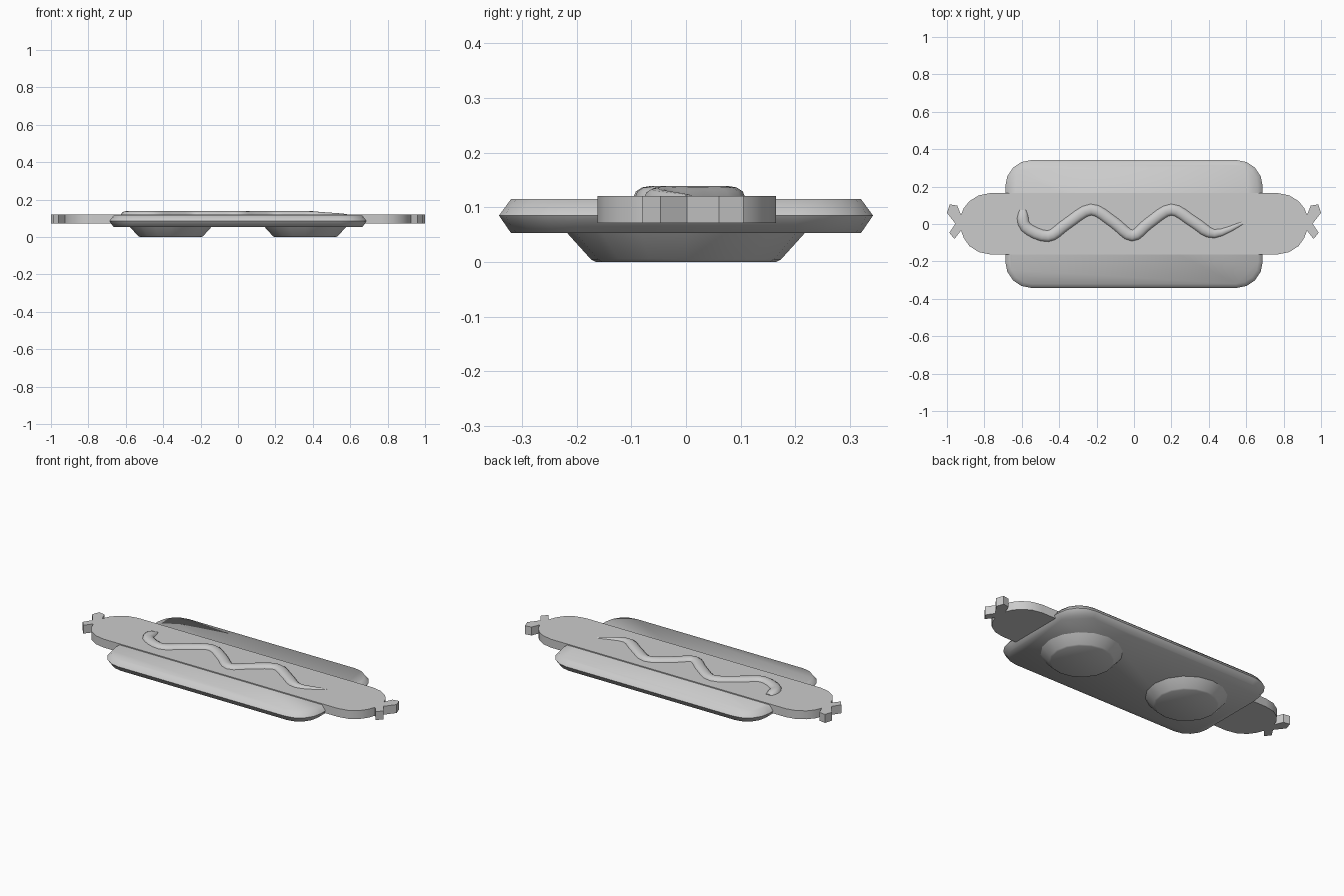
import bpy, bmesh
from math import sin, cos, pi, radians
from mathutils import Vector
from mathutils.geometry import interpolate_bezier

if "Cube" in bpy.data.objects:
    bpy.data.objects.remove(bpy.data.objects["Cube"])


def finish(name, bm, angle=40):
    bmesh.ops.recalc_face_normals(bm, faces=bm.faces)
    me = bpy.data.meshes.new(name)
    bm.to_mesh(me)
    bm.free()
    ob = bpy.data.objects.new(name, me)
    bpy.context.collection.objects.link(ob)
    bpy.context.view_layer.objects.active = ob
    ob.select_set(True)
    bpy.ops.object.shade_smooth_by_angle(angle=radians(angle))
    ob.select_set(False)
    return ob


def loft(name, rings, angle=40):
    """Skin a stack of closed rings and cap both ends."""
    bm = bmesh.new()
    loops = [[bm.verts.new(p) for p in r] for r in rings]
    n = len(loops[0])
    for a, b in zip(loops, loops[1:]):
        for i in range(n):
            j = (i + 1) % n
            bm.faces.new((a[i], a[j], b[j], b[i]))
    bm.faces.new(loops[0][::-1])
    bm.faces.new(loops[-1])
    return finish(name, bm, angle)


def rounded_rect(hx, hy, r, z):
    pts = []
    for k, (sx, sy) in enumerate(((1, 1), (-1, 1), (-1, -1), (1, -1))):
        for s in range(5):
            a = pi / 2 * (k + s / 4)
            pts.append((sx * (hx - r) + r * cos(a), sy * (hy - r) + r * sin(a), z))
    return pts


# Bun: flat rounded slab with a bevelled rim
loft("bun", [rounded_rect(0.665, 0.32, 0.12, 0.053),
             rounded_rect(0.688, 0.342, 0.14, 0.085),
             rounded_rect(0.665, 0.32, 0.12, 0.115)], 65)

# Sausage: flat outline with a forked knot at each end
end = [(0.77, -0.162), (0.83, -0.15), (0.88, -0.118), (0.91, -0.075), (0.925, -0.035),
       (0.96, -0.08), (0.987, -0.047), (0.955, 0.002), (1.0, 0.06), (0.985, 0.105),
       (0.945, 0.098), (0.925, 0.048), (0.91, 0.085), (0.88, 0.122), (0.83, 0.153), (0.77, 0.165)]
outline = end + [(-x, y) for x, y in reversed(end)]
loft("sausage", [[(x, y, z) for x, y in outline] for z in (0.071, 0.121)])

# Mustard: half-round bead swept along a wavy path with tapered ends
keys = [(-0.595, 0.075), (-0.58, -0.015), (-0.46, -0.065), (-0.36, 0.0), (-0.23, 0.077),
        (-0.11, 0.01), (-0.01, -0.062), (0.08, 0.005), (0.2, 0.077), (0.32, 0.01),
        (0.43, -0.052), (0.58, 0.005)]
P = [Vector((x, y, 0)) for x, y in keys]
tang = [(P[min(i + 1, len(P) - 1)] - P[max(i - 1, 0)]) / 6 for i in range(len(P))]
path = []
for i in range(len(P) - 1):
    path += interpolate_bezier(P[i], P[i] + tang[i], P[i + 1] - tang[i + 1], P[i + 1], 5)[:-1]
path.append(P[-1])
rings = []
for i, p in enumerate(path):
    t = (path[min(i + 1, len(path) - 1)] - path[max(i - 1, 0)]).normalized()
    side = Vector((-t.y, t.x, 0))
    left = len(path) - 1 - i
    w = min(1, 0.6 + i * 0.2, 0.25 + left * 0.13)
    h = min(1, 0.3 + i * 0.35, 0.2 + left * 0.15)
    ring = []
    for k in range(7):
        a = pi * k / 6
        ring.append(p + side * (0.031 * w * cos(a)) + Vector((0, 0, 0.119 + 0.02 * h * sin(a))))
    rings.append(ring)
loft("mustard", rings, 50)

# Round tapered pegs underneath
for side_name, cx in (("left", -0.36), ("right", 0.36)):
    rings = [[(cx + r * cos(2 * pi * k / 16), r * sin(2 * pi * k / 16), z) for k in range(16)]
             for r, z in ((0.165, 0.0), (0.174, 0.005), (0.22, 0.056))]
    loft(side_name + "_peg", rings, 35)
